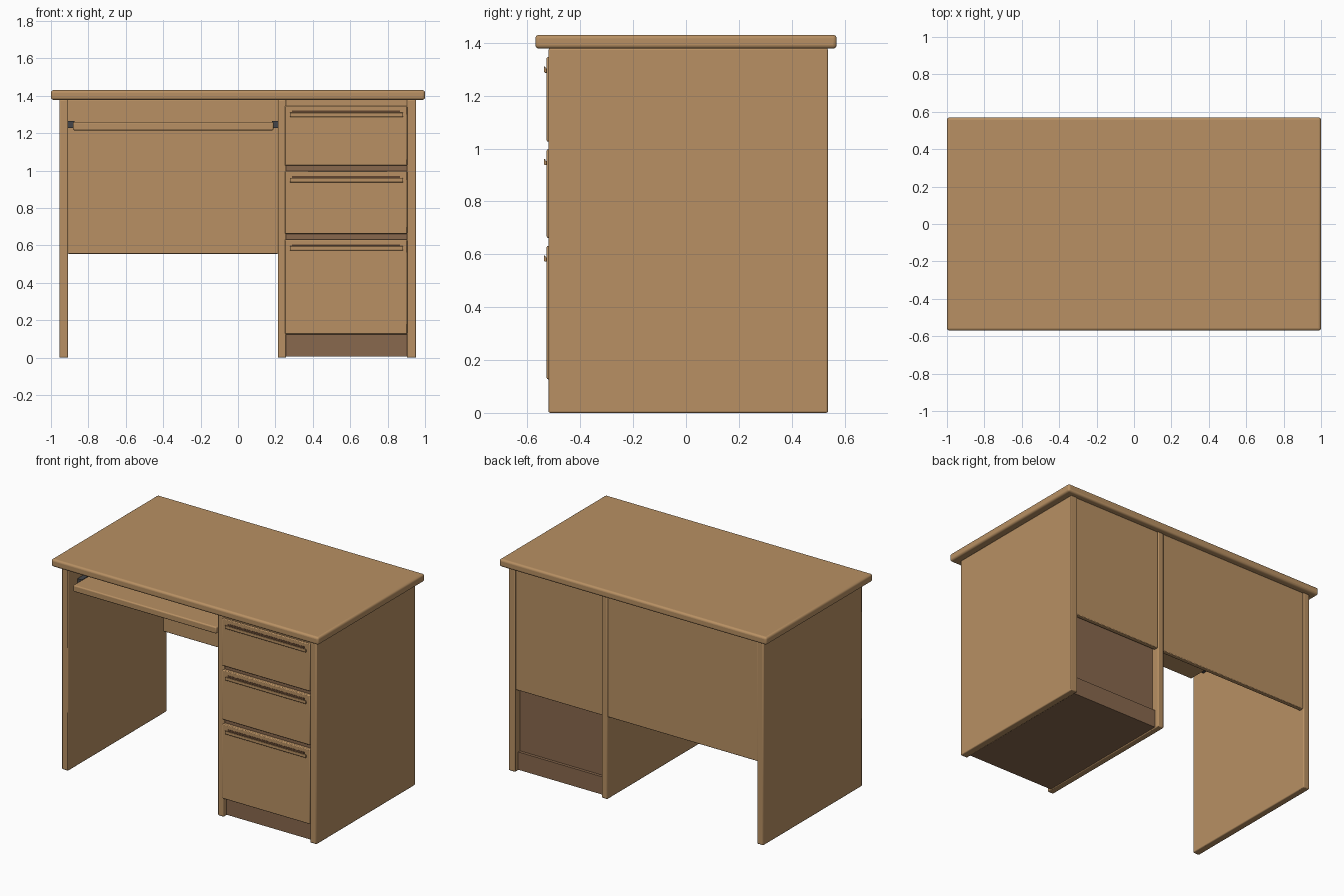
import bpy, bmesh

if "Cube" in bpy.data.objects:
    bpy.data.objects.remove(bpy.data.objects["Cube"])


def material(name, color):
    m = bpy.data.materials.new(name)
    m.diffuse_color = (*color, 1)
    m.use_nodes = True
    m.node_tree.nodes["Principled BSDF"].inputs["Base Color"].default_value = m.diffuse_color
    return m


WOOD = material("wood", (0.48, 0.28, 0.125))
DARK_WOOD = material("dark_wood", (0.25, 0.14, 0.075))
METAL = material("dark_metal", (0.06, 0.06, 0.065))
SLOT = material("slot_shadow", (0.12, 0.06, 0.03))


def finish(bm, name, mat, bevel, segments):
    bmesh.ops.recalc_face_normals(bm, faces=bm.faces)
    me = bpy.data.meshes.new(name)
    bm.to_mesh(me)
    bm.free()
    ob = bpy.data.objects.new(name, me)
    bpy.context.collection.objects.link(ob)
    me.materials.append(mat)
    if bevel:
        mod = ob.modifiers.new("bevel", 'BEVEL')
        mod.width, mod.segments = bevel, segments
        bpy.context.view_layer.objects.active = ob
        ob.select_set(True)
        bpy.ops.object.shade_smooth_by_angle()
        ob.select_set(False)
    return ob


def box(name, x, y, z, mat=WOOD, bevel=0.004, segments=2):
    bm = bmesh.new()
    bmesh.ops.create_cube(bm, size=1)
    for v in bm.verts:
        for i, (lo, hi) in enumerate((x, y, z)):
            v.co[i] = lo if v.co[i] < 0 else hi
    return finish(bm, name, mat, bevel, segments)


def extrude_x(name, profile, x0, x1, mat=WOOD):
    """Extrude a (y, z) profile along x."""
    bm = bmesh.new()
    face = bm.faces.new([bm.verts.new((x0, y, z)) for y, z in profile])
    ext = bmesh.ops.extrude_face_region(bm, geom=[face])["geom"]
    bmesh.ops.translate(bm, vec=(x1 - x0, 0, 0),
                        verts=[g for g in ext if isinstance(g, bmesh.types.BMVert)])
    return finish(bm, name, mat, 0.002, 2)


# Desktop with rounded edges
box("desktop", (-1, 1), (-0.57, 0.57), (1.378, 1.43), bevel=0.014, segments=4)

# Upright side panels
for name, x in (("left_leg_panel", (-0.955, -0.908)),
                ("inner_pedestal_panel", (0.213, 0.257)),
                ("right_pedestal_panel", (0.903, 0.952))):
    box(name, x, (-0.52, 0.537), (0, 1.379), bevel=0.006)

# Back panels
box("modesty_panel", (-0.91, 0.215), (0.50, 0.53), (0.555, 1.379))
box("pedestal_back_panel", (0.255, 0.905), (0.50, 0.53), (0.555, 1.379))

# Drawer carcass, plinth and top rail
box("drawer_carcass", (0.255, 0.905), (-0.505, 0.485), (0.12, 1.378), DARK_WOOD, 0)
box("plinth", (0.255, 0.905), (-0.49, 0.505), (0.005, 0.125), DARK_WOOD, 0)
box("top_rail", (0.255, 0.905), (-0.515, -0.50), (1.33, 1.379), bevel=0)

# Drawer fronts, each with a lipped pull and a dark finger slot
for i, (z0, z1) in enumerate(((1.026, 1.346), (0.662, 0.997), (0.127, 0.632)), 1):
    box(f"drawer_front_{i}", (0.25, 0.905), (-0.527, -0.495), (z0, z1), bevel=0.005)
    s = z1 - 0.034
    box(f"finger_slot_{i}", (0.29, 0.865), (-0.5285, -0.51), (s - 0.008, s + 0.008), SLOT, 0)
    b = z1 - 0.06
    extrude_x(f"drawer_pull_{i}",
              [(-0.524, b), (-0.534, b), (-0.538, b + 0.005), (-0.538, b + 0.024),
               (-0.533, b + 0.024), (-0.531, b + 0.016), (-0.524, b + 0.016)],
              0.277, 0.882)

# Keyboard tray and its slides
box("keyboard_tray", (-0.882, 0.19), (-0.505, 0.15), (1.215, 1.26), bevel=0.008, segments=3)
for side, x in (("left", (-0.908, -0.875)), ("right", (0.183, 0.213))):
    box(f"{side}_tray_slide", x, (-0.42, 0.15), (1.228, 1.264), METAL, 0)
